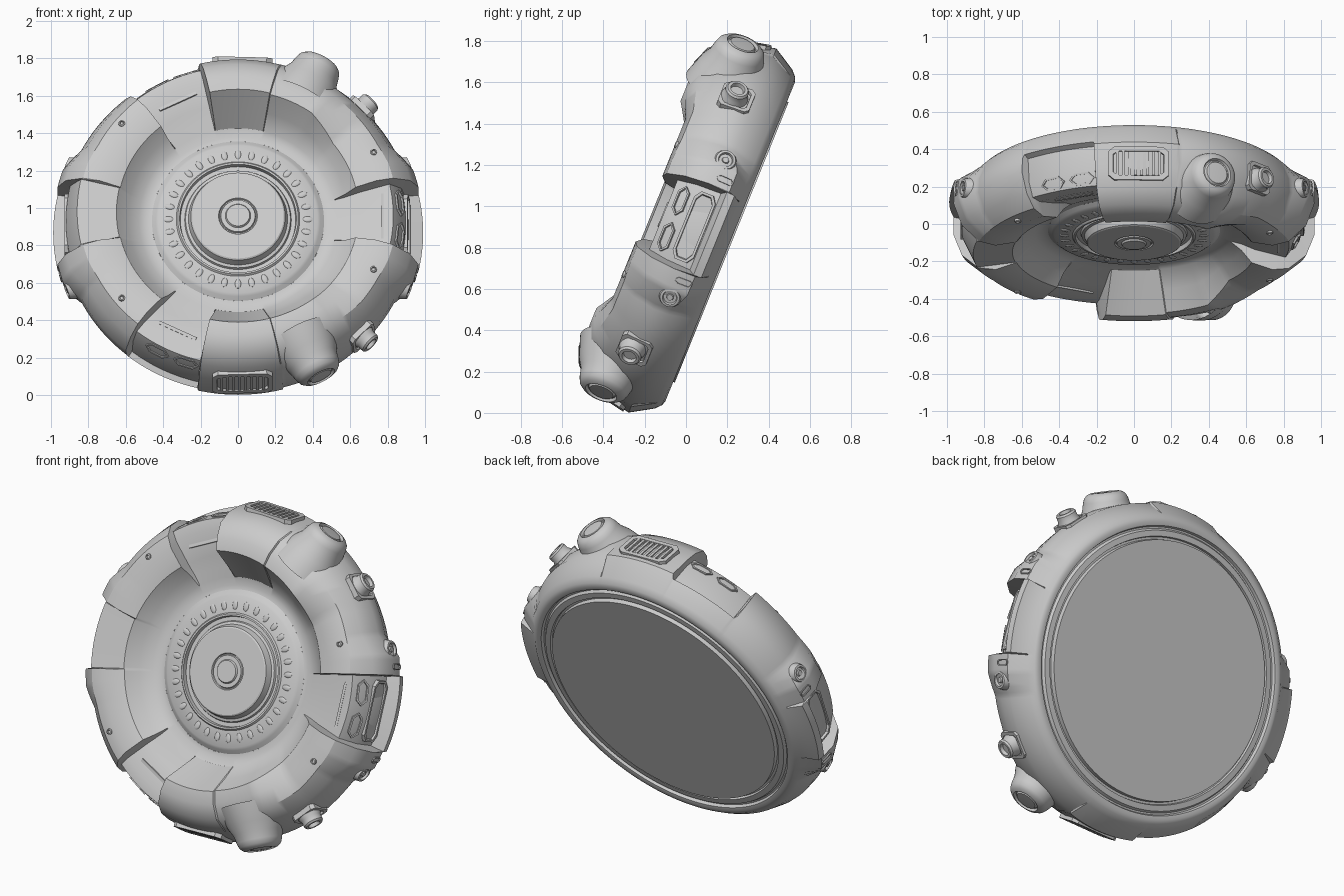
import bpy, bmesh
from math import radians, cos, sin, pi
from mathutils import Matrix

if "Cube" in bpy.data.objects:
    bpy.data.objects.remove(bpy.data.objects["Cube"])

# Tilted disc frame: local x = right, y = up along the disc, z = out of the front
T = radians(22.1)
TILT = Matrix(((1, 0, 0, 0), (0, sin(T), -cos(T), 0.21), (0, cos(T), sin(T), 0.83), (0, 0, 0, 1)))
BASIS = Matrix(((0, 0, 1, 0), (1, 0, 0, 0), (0, 1, 0, 0), (0, 0, 0, 1)))


def rim(theta, n, r, tilt=0):
    """Frame on the rim: x tangent, y toward the front, z outward."""
    return (Matrix.Rotation(radians(theta), 4, 'Z') @ Matrix.Translation((r, 0, n)) @ BASIS
            @ Matrix.Rotation(radians(-tilt), 4, 'X'))


def finish(name, bm, local=Matrix()):
    bmesh.ops.remove_doubles(bm, verts=bm.verts, dist=1e-5)
    bmesh.ops.recalc_face_normals(bm, faces=bm.faces)
    me = bpy.data.meshes.new(name)
    bm.to_mesh(me)
    bm.free()
    ob = bpy.data.objects.new(name, me)
    bpy.context.collection.objects.link(ob)
    ob.matrix_world = TILT @ local
    return ob


def skin(name, rings, local=Matrix()):
    """Join a closed loop of equal-length profiles."""
    bm = bmesh.new()
    rows = [[bm.verts.new(p) for p in ring] for ring in rings]
    for a, b in zip(rows, rows[1:] + rows[:1]):
        for i in range(len(a) - 1):
            bm.faces.new((a[i], b[i], b[i + 1], a[i + 1]))
    return finish(name, bm, local)


def revolve(name, prof, local=Matrix(), segs=40):
    angs = [2 * pi * i / segs for i in range(segs)]
    return skin(name, [[(r * cos(a), r * sin(a), h) for r, h in prof] for a in angs], local)


def plate(name, hx, hy, cx, cy, local, thick=0.03, inset=0.012, sink=0.015):
    """Chamfered plate with a sunken middle; cy = hy gives a long hexagon."""
    pts = [(hx, hy - cy), (hx - cx, hy), (cx - hx, hy), (-hx, hy - cy),
           (-hx, cy - hy), (cx - hx, -hy), (hx - cx, -hy), (hx, cy - hy)]
    if cy == hy:
        pts = [p for i, p in enumerate(pts) if i not in (4, 7)]
    bm = bmesh.new()
    low = [bm.verts.new((x, y, -thick)) for x, y in pts]
    kx, ky = 1 - inset / hx, 1 - inset / hy
    loops = [low]
    for sx, sy, z in ((1, 1, 0), (kx, ky, 0), (kx * .97, ky * .97, -sink)):
        loops.append([bm.verts.new((x * sx, y * sy, z)) for x, y in pts])
    for a, b in zip(loops, loops[1:]):
        for i in range(len(a)):
            j = (i + 1) % len(a)
            bm.faces.new((a[i], a[j], b[j], b[i]))
    bm.faces.new(loops[-1])
    bm.faces.new(low[::-1])
    return finish(name, bm, local)


def boxes(name, items, local):
    """Several boxes (x, y, z, sx, sy, sz) in one object."""
    bm = bmesh.new()
    for x, y, z, sx, sy, sz in items:
        bmesh.ops.create_cube(bm, size=1, matrix=Matrix.Translation((x, y, z)) @ Matrix.Diagonal((sx, sy, sz, 1)))
    return finish(name, bm, local)


# Rim cross-sections (radius, height): back lip, outer face, then bowl
BACK = [(.748, .015), (.752, 0), (.785, .002), (.795, .018), (.805, .018), (.812, 0),
        (.835, -.004), (.857, .004), (.885, .03)]
BOWL = [(.53, .28), (.485, .263), (.46, .265)]
SEC = {
    'arc': [(.935, .14), (.94, .22), (.90, .33), (.84, .40), (.76, .42), (.645, .39), (.59, .325)],
    'lug': [(.98, .09), (.99, .20), (.945, .32), (.85, .405), (.76, .42), (.645, .39), (.59, .325)],
    'block': [(.94, .14), (.935, .24), (.895, .36), (.83, .44), (.74, .475), (.668, .475), (.60, .37)],
    'vent': [(.951, .14), (.925, .27), (.89, .37), (.83, .45), (.745, .485), (.672, .485), (.60, .38)],
    'notch': [(.93, .12), (.90, .135), (.89, .27), (.86, .345), (.80, .35), (.66, .315), (.59, .29)],
    'grip': [(.985, .06), (.99, .10), (.915, .125), (.895, .25), (.83, .345), (.66, .315), (.59, .29)],
    'side': [(.98, .06), (.988, .10), (.925, .12), (.92, .27), (.86, .40), (.65, .39), (.59, .325)],
}
KEYS = [(0, 'grip'), (12.6, 'grip'), (13, 'lug'), (19, 'lug'), (27, 'arc'), (38, 'arc'),
        (54, 'block'), (75, 'block'), (75.4, 'vent'), (103, 'vent'), (103.5, 'notch'),
        (129, 'notch'), (129.6, 'arc'), (153, 'arc'), (161, 'lug'), (167, 'lug'),
        (167.4, 'side'), (180, 'side')]


def section(th):
    for (a, pa), (b, pb) in zip(KEYS, KEYS[1:]):
        if a <= th <= b:
            t = (th - a) / (b - a)
            return [(p[0] + (q[0] - p[0]) * t, p[1] + (q[1] - p[1]) * t) for p, q in zip(SEC[pa], SEC[pb])]


# Main body: stepped rim, mirrored top to bottom
half = sorted({float(k) for k, _ in KEYS} | {2.0 * i for i in range(91)})
angles = half + [360 - a for a in reversed(half[1:-1])]
rings = []
for a in angles:
    prof = BACK + section(min(a, 360 - a)) + BOWL
    c, s = cos(radians(a)), sin(radians(a))
    rings.append([(r * c, r * s, n) for r, n in prof])
skin('rim_body', rings)

# Back cover, and bowl with hub
revolve('back_cover', [(0, -.012), (.60, -.012), (.732, -.012), (.735, .015), (.748, .015)], segs=120)
revolve('bowl_hub', [(.46, .265), (.44, .28), (.425, .29), (.33, .295), (.322, .305), (.312, .305), (.308, .28),
                     (.285, .28), (.28, .292), (.265, .296), (.252, .333), (.244, .338), (.104, .338), (.10, .33),
                     (.095, .33), (.091, .34), (.068, .34), (.062, .35), (0, .35)], segs=96)

# Ring of oval studs around the hub
bm = bmesh.new()
for i in range(32):
    m = Matrix.Rotation(2 * pi * i / 32, 4, 'Z') @ Matrix.Translation((.372, 0, .292))
    bmesh.ops.create_icosphere(bm, subdivisions=2, radius=1, matrix=m @ Matrix.Diagonal((.028, .017, .006, 1)))
finish('hub_studs', bm)

for s, side in ((1, 'upper'), (-1, 'lower')):
    # Large knob with flared housing
    revolve(side + '_large_knob', [(.20, .76), (.165, .87), (.138, .92), (.128, .965), (.118, .992), (.10, 1.008),
                                   (.08, 1.015), (.074, 1.0), (.068, 1.0), (.06, 1.012), (0, 1.015)],
            rim(64 * s, .30, 0), 48)
    # Small knob on a square mount
    plate(side + '_knob_mount', .08, .08, .02, .02, rim(44.5 * s, .23, .945, 4), .09, .018, .012)
    revolve(side + '_small_knob', [(.07, .90), (.066, .945), (.058, .96), (.058, .99), (.05, 1.0),
                                   (.036, 1.0), (.032, .98), (0, .98)], rim(44.5 * s, .24, 0), 32)
    # Side bolts, slots and front rivets on both flanks
    for th, rivet, flank in ((21.5, 25, 'right'), (158.5, 141, 'left')):
        revolve(f'{side}_{flank}_bolt', [(.065, .92), (.055, .965), (.048, .985), (.036, .987), (.032, .973),
                                         (.018, .973), (.015, .983), (0, .983)], rim(th * s, .165, 0), 24)
        edge = 15.8 if flank == 'right' else 164.2
        plate(f'{side}_{flank}_slot', .018, .042, .01, .012, rim(edge * s, .13, .99, -5), .03, .006, .008)
        revolve(f'{side}_{flank}_rivet', [(.017, -.02), (.017, .006), (.011, .01), (.008, .002), (0, .002)],
                rim(rivet * s, .412, .80, 90), 16)
    # Vent frame and bars
    v = rim(88.5 * s, .255, .935, 12)
    plate(side + '_vent_frame', .16, .09, .03, .025, v, .06, .024, .028)
    boxes(side + '_vent_bars', [(-.112 + .032 * i, 0, -.016, .016, .128, .03) for i in range(8)], v)
    # Slots and trim inside the notch
    for th in (108.5, 119.5):
        plate(f'{side}_notch_slot_{int(th)}', .07, .033, .03, .033, rim(th * s, .306, .882, 22), .04, .010, .016)
    boxes(side + '_notch_trim', [(0, 0, 0, .22, .018, .02)], rim(116 * s, .331, .735, 82))
    # Slots inside the right grip
    plate(side + '_grip_slot', .075, .033, .03, .033, rim(6.2 * s, .295, .876, 34), .04, .010, .016)

# Recessed side panels
plate('right_grip_panel', .175, .055, .035, .025, rim(0, .185, .914, 8), .04, .012, .012)
boxes('right_grip_trim', [(0, 0, 0, .26, .014, .02)], rim(0, .33, .77, 78))
plate('left_side_panel', .17, .065, .035, .025, rim(180, .195, .928), .04, .012, .014)

bpy.ops.object.select_all(action='SELECT')
bpy.context.view_layer.objects.active = bpy.context.selected_objects[0]
bpy.ops.object.shade_smooth_by_angle(angle=radians(32))
